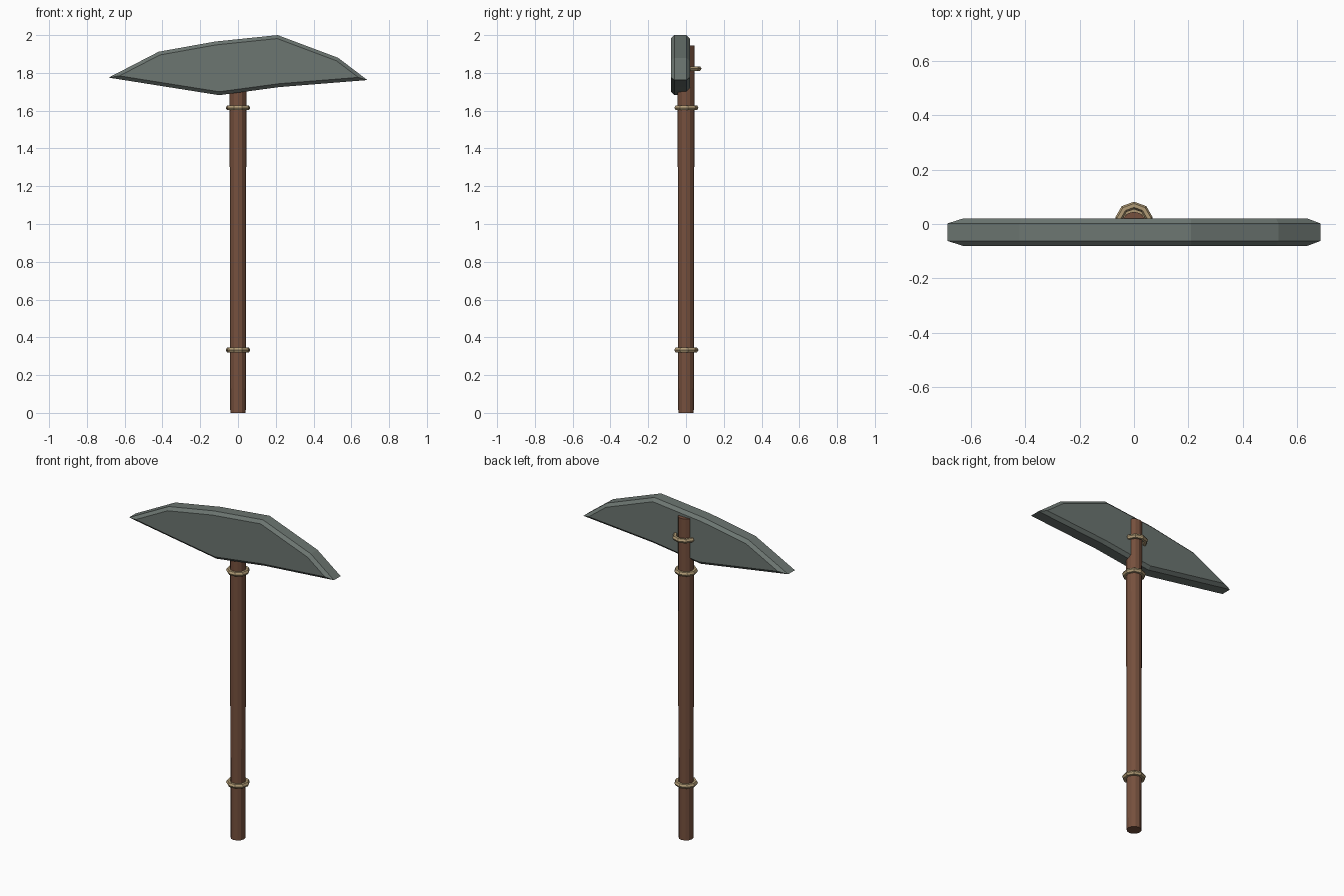
import bpy, bmesh
from math import pi

cube = bpy.data.objects.get("Cube")
if cube:
    bpy.data.objects.remove(cube, do_unlink=True)


def material(name, rgb):
    mat = bpy.data.materials.new(name)
    mat.use_nodes = True
    mat.diffuse_color = (*rgb, 1)
    mat.node_tree.nodes["Principled BSDF"].inputs["Base Color"].default_value = (*rgb, 1)
    return mat


stone = material("grey_stone", (0.15, 0.18, 0.165))
wood = material("brown_wood", (0.18, 0.08, 0.047))
rope = material("tan_rope", (0.44, 0.33, 0.18))


# Stone head: flat outline, extruded through its depth with chamfered rims
OUTLINE = [(-0.685, 1.775), (-0.42, 1.912), (-0.12, 1.966), (0.21, 2.0),
           (0.53, 1.88), (0.685, 1.762), (0.22, 1.725), (-0.10, 1.682)]
FRONT, BACK, RIM = -0.08, 0.02, 0.018

mesh = bpy.data.meshes.new("stone_head")
bm = bmesh.new()
face = bm.faces.new([bm.verts.new((x, FRONT, z)) for x, z in OUTLINE])
extruded = bmesh.ops.extrude_face_region(bm, geom=[face])["geom"]
for v in extruded:
    if isinstance(v, bmesh.types.BMVert):
        v.co.y = BACK
bmesh.ops.recalc_face_normals(bm, faces=bm.faces)
rims = [e for e in bm.edges if abs(e.verts[0].co.y - e.verts[1].co.y) < 0.01]
bmesh.ops.bevel(bm, geom=rims, offset=RIM, segments=1, affect='EDGES')
bmesh.ops.recalc_face_normals(bm, faces=bm.faces)
bm.to_mesh(mesh)
bm.free()
head = bpy.data.objects.new("stone_head", mesh)
bpy.context.collection.objects.link(head)
mesh.materials.append(stone)

# Wooden handle, a little thicker toward the head
HEIGHT = 1.945
bpy.ops.mesh.primitive_cone_add(vertices=12, radius1=0.041, radius2=0.045,
                                depth=HEIGHT, location=(0, 0, HEIGHT / 2))
handle = bpy.context.object
handle.name = "handle"
handle.data.materials.append(wood)

# Rope bindings around the handle
for name, y, z, radius in [("lower_binding", 0, 0.333, 0.052),
                           ("upper_binding", 0, 1.615, 0.052),
                           ("head_binding", 0.012, 1.823, 0.056)]:
    bpy.ops.mesh.primitive_torus_add(major_segments=9, minor_segments=6,
                                     major_radius=radius, minor_radius=0.014,
                                     location=(0, y, z), rotation=(0, 0, pi / 2))
    ring = bpy.context.object
    ring.name = name
    ring.data.materials.append(rope)
